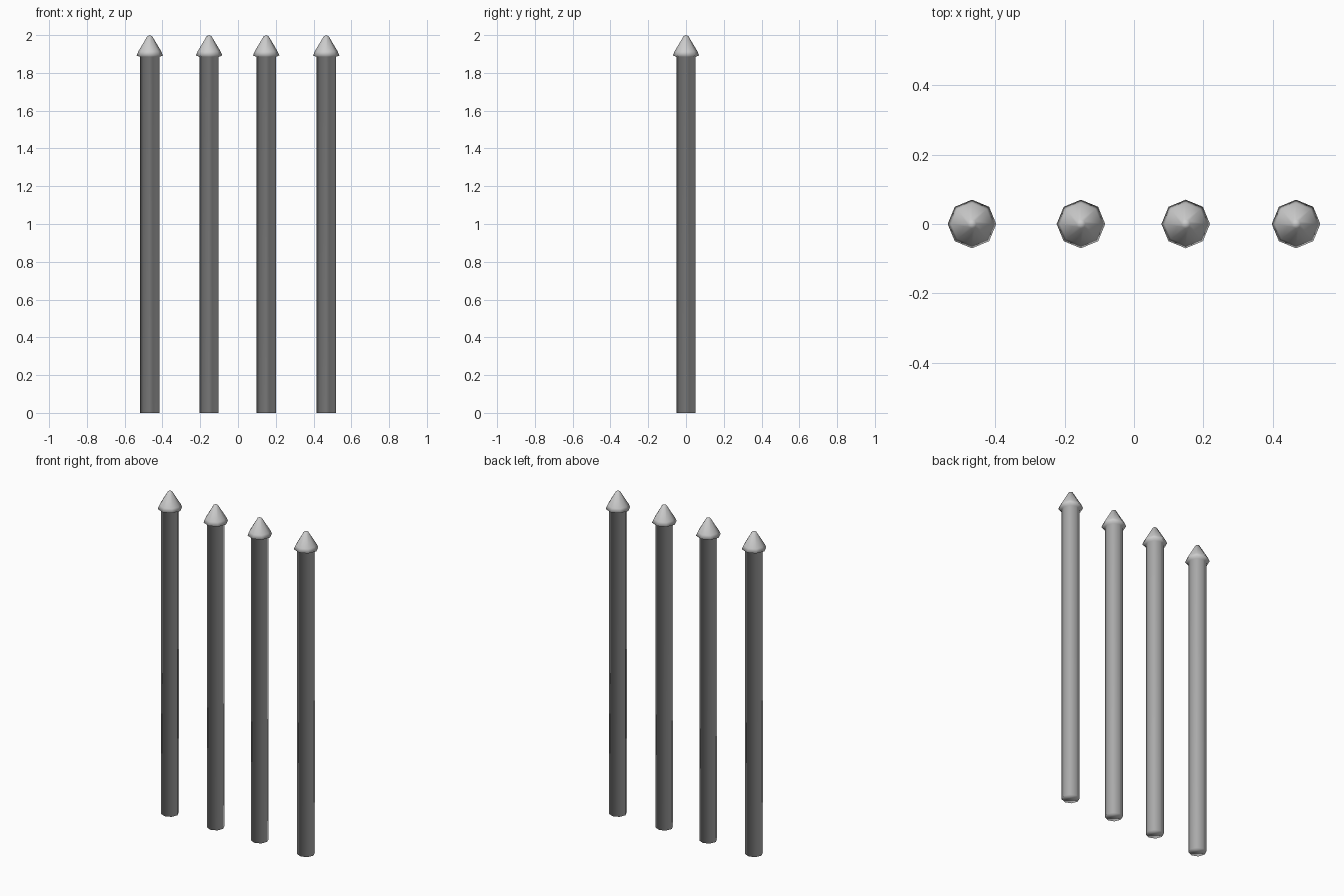
import bpy, bmesh, math

if "Cube" in bpy.data.objects:
    bpy.data.objects.remove(bpy.data.objects["Cube"])

SIDES = 8
# (radius, height) profile of one pole, bottom to tip
PROFILE = [(0.051, 0.0), (0.051, 1.885), (0.07, 1.892), (0.06, 1.915),
           (0.013, 1.994)]


def spike_pole(name, x):
    bm = bmesh.new()
    rings = [[bm.verts.new((r * math.cos(i * math.tau / SIDES),
                            r * math.sin(i * math.tau / SIDES), z))
              for i in range(SIDES)] for r, z in PROFILE]
    # side walls
    for low, high in zip(rings, rings[1:]):
        for i in range(SIDES):
            j = (i + 1) % SIDES
            bm.faces.new((low[i], low[j], high[j], high[i]))
    # closed base and blunt point
    bm.faces.new(rings[0][::-1])
    tip = bm.verts.new((0, 0, 2.0))
    for i in range(SIDES):
        bm.faces.new((rings[-1][i], rings[-1][(i + 1) % SIDES], tip))
    for f in bm.faces:
        f.smooth = True
    mesh = bpy.data.meshes.new(name)
    bm.to_mesh(mesh)
    bm.free()
    obj = bpy.data.objects.new(name, mesh)
    obj.location.x = x
    bpy.context.collection.objects.link(obj)


# row of four poles
for n, x in enumerate((-0.467, -0.153, 0.149, 0.467), 1):
    spike_pole(f"spike_pole_{n}", x)
